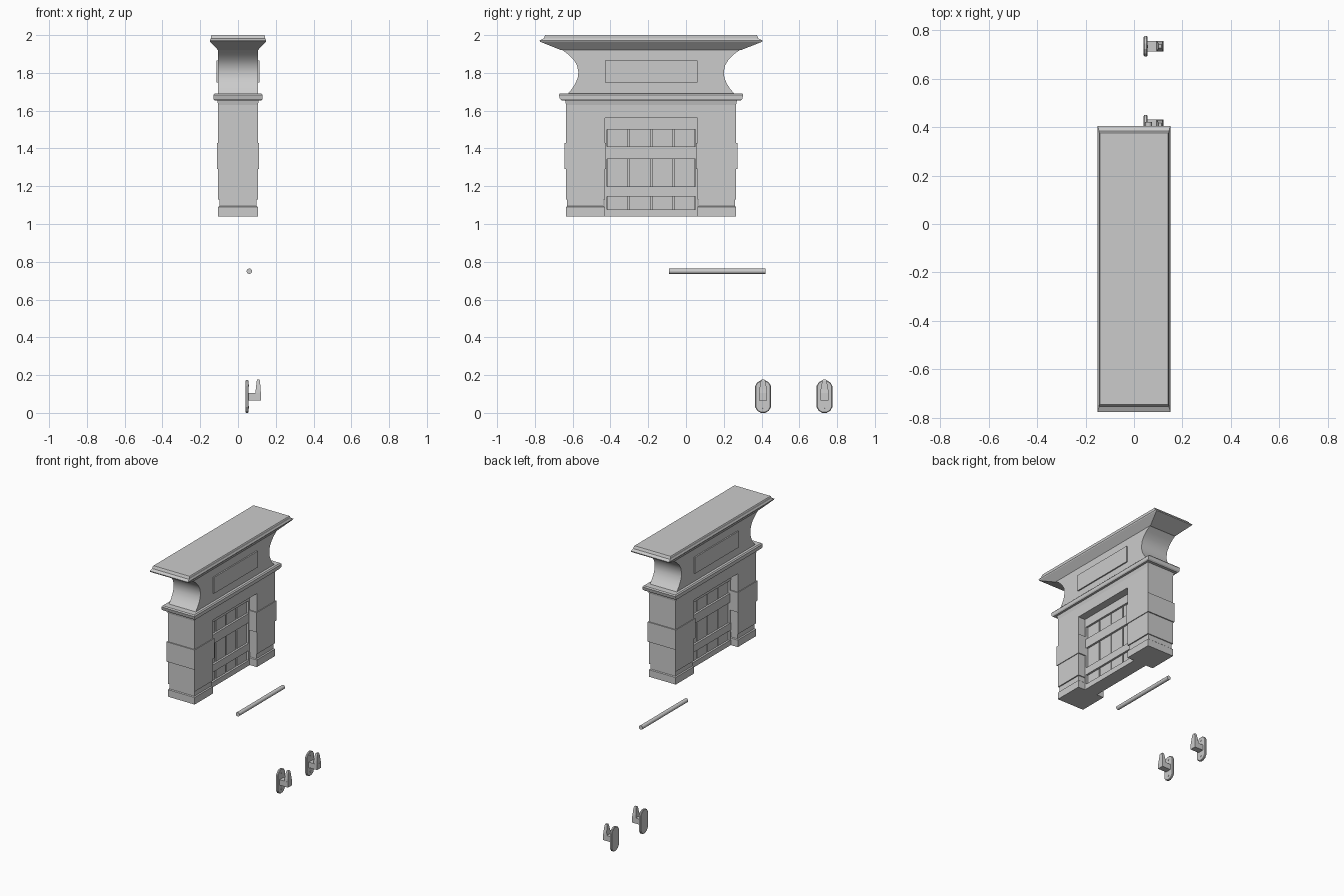
import bpy, bmesh, math

if "Cube" in bpy.data.objects:
    bpy.data.objects.remove(bpy.data.objects["Cube"])

CY = -0.185   # middle of the mantel in y


def make(name, bm, smooth=0):
    bmesh.ops.recalc_face_normals(bm, faces=bm.faces)
    me = bpy.data.meshes.new(name)
    bm.to_mesh(me)
    bm.free()
    ob = bpy.data.objects.new(name, me)
    bpy.context.collection.objects.link(ob)
    if smooth:
        bpy.ops.object.select_all(action='DESELECT')
        ob.select_set(True)
        bpy.context.view_layer.objects.active = ob
        bpy.ops.object.shade_smooth_by_angle(angle=math.radians(smooth))
    return ob


def bridge(name, loops, smooth=0):
    """Closed solid through equal-length loops of points."""
    bm = bmesh.new()
    rings = [[bm.verts.new(p) for p in lp] for lp in loops]
    n = len(rings[0])
    for a, b in zip(rings, rings[1:]):
        for i in range(n):
            j = (i + 1) % n
            bm.faces.new((a[i], a[j], b[j], b[i]))
    bm.faces.new(rings[0])
    bm.faces.new(rings[-1])
    return make(name, bm, smooth)


def stack(name, cx, cy, levels, smooth=0):
    """Rectangular sections (z, half x, half y) stacked upward."""
    return bridge(name, [[(cx + sx * hx, cy + sy * hy, z)
                          for sx, sy in ((-1, -1), (1, -1), (1, 1), (-1, 1))]
                         for z, hx, hy in levels], smooth)


def box(name, x0, x1, y0, y1, z0, z1):
    hx, hy = (x1 - x0) / 2, (y1 - y0) / 2
    return stack(name, (x0 + x1) / 2, (y0 + y1) / 2, [(z0, hx, hy), (z1, hx, hy)])


# Pillars with a grooved foot, and a raised band around each
for side, label in ((-1, "front"), (1, "back")):
    cy = CY + side * 0.3475
    stack(label + "_pillar", 0, cy, [
        (1.04, .105, .1025), (1.09, .105, .1025), (1.095, .098, .097),
        (1.13, .098, .097), (1.131, .105, .1025), (1.655, .105, .1025)])
    box(label + "_pillar_band", -.11, .11, cy - .11, cy + .11, 1.29, 1.43)

# Lintel, moulding, curved neck and cornice
box("lintel", -.105, .105, CY - .25, CY + .25, 1.56, 1.655)
stack("moulding", 0, CY, [
    (1.63, .105, .45), (1.655, .11, .455), (1.655, .125, .475), (1.663, .13, .483),
    (1.684, .13, .488), (1.692, .123, .482), (1.692, .105, .44)])
stack("curved_neck", 0, CY, [
    (1.69, .105, .44), (1.718, .105, .417), (1.745, .105, .40), (1.775, .105, .388),
    (1.805, .105, .385), (1.84, .105, .392), (1.87, .105, .41),
    (1.897, .105, .437), (1.925, .105, .475)], 35)
stack("cornice", 0, CY, [
    (1.92, .105, .475), (1.965, .148, .588), (1.972, .15, .59),
    (1.982, .144, .568), (1.995, .144, .563), (2.0, .141, .56)])
box("neck_panel", -.114, .114, CY - .245, CY + .245, 1.75, 1.865)

# Door: planks behind a frame of rails and stiles, same on both sides
box("door_core", -.028, .028, CY - .245, CY + .245, 1.04, 1.56)
for i in range(4):
    y0 = CY - .235 + i * .1175
    box("door_plank", -.036, .036, y0 + .004, y0 + .1135, 1.042, 1.56)
for z0, z1 in ((1.04, 1.077), (1.146, 1.198), (1.345, 1.41), (1.50, 1.56)):
    box("door_rail", -.05, .05, CY - .245, CY + .245, z0, z1)
for side in (-1, 1):
    cy = CY + side * .24
    box("door_stile", -.0495, .0495, cy - .006, cy + .006, 1.04, 1.56)

# Loose bar lying along y
bridge("bar", [[(.06 + .0145 * math.cos(math.tau * i / 12), y,
                 .75 + .0145 * math.sin(math.tau * i / 12)) for i in range(12)]
               for y in (-.09, .42)], 40)


# Bar brackets: bevelled plate, arm and tapered prong
def plate_loop(x, cy, inset):
    pts = []
    for i in range(12):
        a = math.tau * (i + .5) / 12
        s = math.sin(a)
        pts.append((x, cy + (.042 - inset) * math.cos(a) / .966,
                    .0865 + math.copysign(.0445, s) + (.042 - inset) * s / .966))
    return pts


for cy, label in ((.408, "near"), (.733, "far")):
    bridge(label + "_bracket_plate", [plate_loop(x, cy, d) for x, d in
                                      ((.04, .004), (.043, 0), (.052, 0), (.056, .004))])
    box(label + "_bracket_arm", .05, .122, cy - .022, cy + .022, .066, .105)
    bridge(label + "_bracket_prong", [
        [(x0, cy - h, z), (x1, cy - h, z), (x1, cy + h, z), (x0, cy + h, z)]
        for z, x0, x1, h in ((.10, .092, .122, .022), (.125, .094, .119, .020),
                             (.168, .099, .117, .012), (.176, .102, .114, .008))])
    for z in (.03, .145):
        bridge(label + "_bracket_screw", [
            [(x, cy + r * math.cos(math.tau * i / 8), z + r * math.sin(math.tau * i / 8))
             for i in range(8)] for x, r in ((.05, .007), (.058, .006))])
